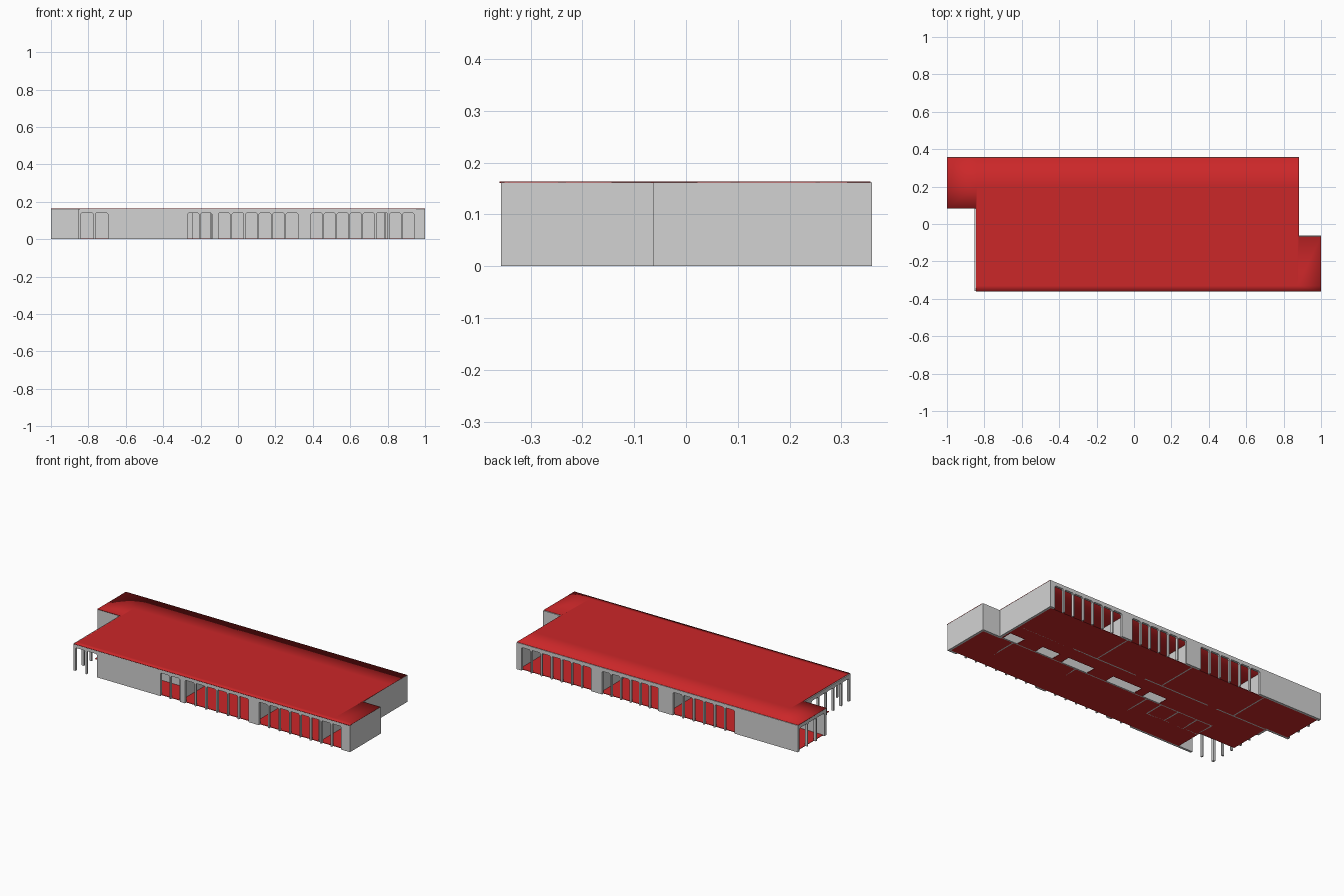
import bpy, bmesh
from mathutils import Vector

if "Cube" in bpy.data.objects:
    bpy.data.objects.remove(bpy.data.objects["Cube"])


def material(name, rgb):
    m = bpy.data.materials.new(name)
    m.diffuse_color = (*rgb, 1)
    m.use_nodes = True
    m.node_tree.nodes["Principled BSDF"].inputs["Base Color"].default_value = m.diffuse_color
    return m


GREY = material("wall grey", (0.65, 0.65, 0.65))
RED = material("roof red", (0.60, 0.02, 0.022))
H = 0.162        # wall height
HEAD = 0.14      # window head height
T = 0.014        # outer wall thickness


def finish(name, bm, mat):
    bmesh.ops.recalc_face_normals(bm, faces=bm.faces)
    me = bpy.data.meshes.new(name)
    bm.to_mesh(me)
    bm.free()
    me.materials.append(mat)
    ob = bpy.data.objects.new(name, me)
    bpy.context.collection.objects.link(ob)
    return ob


def extrude(bm, points, offset):
    """Fill a closed outline and push it along offset."""
    face = bm.faces.new([bm.verts.new(p) for p in points])
    new = bmesh.ops.extrude_face_region(bm, geom=[face], use_keep_orig=True)
    bmesh.ops.translate(bm, vec=Vector(offset),
                        verts=[g for g in new["geom"] if isinstance(g, bmesh.types.BMVert)])


def bays(a, b, n, gap=0.009):
    """n equal openings between a and b, split by slim mullions."""
    w = (b - a) / n
    return [(a + i * w + gap / 2, a + (i + 1) * w - gap / 2) for i in range(n)]


def wall(name, axis, a, b, at, thick, openings=()):
    """Wall along an axis with full-height openings cut as a comb profile."""
    c = 0.006
    prof = [(a, 0)]
    for l, r in sorted(openings):
        prof += [(l, 0), (l, HEAD - c), (l + c, HEAD), (r - c, HEAD), (r, HEAD - c), (r, 0)]
    prof += [(b, 0), (b, H), (a, H)]
    bm = bmesh.new()
    if axis == "x":
        extrude(bm, [(s, at, z) for s, z in prof], (0, thick, 0))
    else:
        extrude(bm, [(at, s, z) for s, z in prof], (thick, 0, 0))
    finish(name, bm, GREY)


# Outer walls
wall("front_wall", "x", -0.85, 1.0, -0.357, T,
     bays(-0.845, -0.69, 2) + bays(-0.275, -0.135, 2) + bays(-0.11, 0.325, 6) + bays(0.385, 0.945, 8))
wall("back_wall", "x", -1.0, 0.883, 0.359, -T,
     bays(-0.58, -0.16, 6) + bays(-0.07, 0.315, 6) + bays(0.38, 0.855, 7))
wall("right_front_wall", "y", -0.357, -0.062, 1.0, -T)
wall("right_step_wall", "x", 0.869, 1.0, -0.062, -T)
wall("right_back_wall", "y", -0.062, 0.359, 0.883, -T)
wall("left_back_wall", "y", 0.085, 0.359, -1.0, T, bays(0.10, 0.345, 3))
wall("left_step_wall", "x", -1.0, -0.836, 0.085, T)
wall("left_front_wall", "y", -0.357, 0.085, -0.853, T, bays(-0.345, 0.02, 5))

# Inner partitions: corridor walls, room dividers and a small-room block
P = 0.008
wall("corridor_south_wall", "x", -0.60, 0.87, -0.07, P)
wall("corridor_north_wall", "x", -0.84, 0.87, 0.085, P, [(-0.5, -0.44), (0.0, 0.06), (0.5, 0.56)])
for i, x in enumerate((-0.60, -0.15, 0.345, 0.78)):
    wall(f"south_divider_{i}", "y", -0.345, -0.065, x, P)
for i, x in enumerate((-0.62, -0.12, 0.33)):
    wall(f"north_divider_{i}", "y", 0.09, 0.347, x, P)
wall("small_room_long_wall", "x", -0.60, -0.25, -0.19, P, [(-0.45, -0.40)])
for i, x in enumerate((-0.50, -0.37, -0.25)):
    wall(f"small_room_divider_{i}", "y", -0.19, -0.065, x, P)


# Red floor, left open at the entrance corner and in slots along the corridor
floor_rects = [(-0.987, 0.87, 0.085, 0.346), (-0.84, 0.87, 0.0, 0.085),
               (-0.60, 0.87, -0.344, -0.064), (0.87, 0.987, -0.344, -0.075),
               (-0.84, -0.60, -0.17, 0.0)]
edges = [-0.60, -0.23, -0.11, -0.055, 0.145, 0.275, 0.455, 0.515, 0.635, 0.76, 0.86, 0.87]
floor_rects += [(l, r, -0.064, 0.0) for l, r in zip(edges[::2], edges[1::2])]
bm = bmesh.new()
for x0, x1, y0, y1 in floor_rects:
    extrude(bm, [(x0, y0, 0), (x1, y0, 0), (x1, y1, 0), (x0, y1, 0)], (0, 0, 0.003))
finish("floor", bm, RED)

# Thin flat roof following the stepped plan, softly shaded
plan = [(-1.0, 0.356), (0.883, 0.356), (0.883, -0.068), (1.0, -0.068),
        (1.0, -0.36), (-0.846, -0.36), (-0.846, 0.084), (-1.0, 0.084)]
bm = bmesh.new()
extrude(bm, [(x, y, 0.161) for x, y in plan], (0, 0, 0.003))
for co, no in (((0, 0.2, 0), (0, 1, 0)), ((0, -0.33, 0), (0, 1, 0)),
               ((-0.84, 0, 0), (1, 0, 0)), ((0.875, 0, 0), (1, 0, 0))):
    bmesh.ops.bisect_plane(bm, geom=bm.verts[:] + bm.edges[:] + bm.faces[:],
                           plane_co=co, plane_no=no)
roof = finish("roof", bm, RED)
for p in roof.data.polygons:
    p.use_smooth = True
